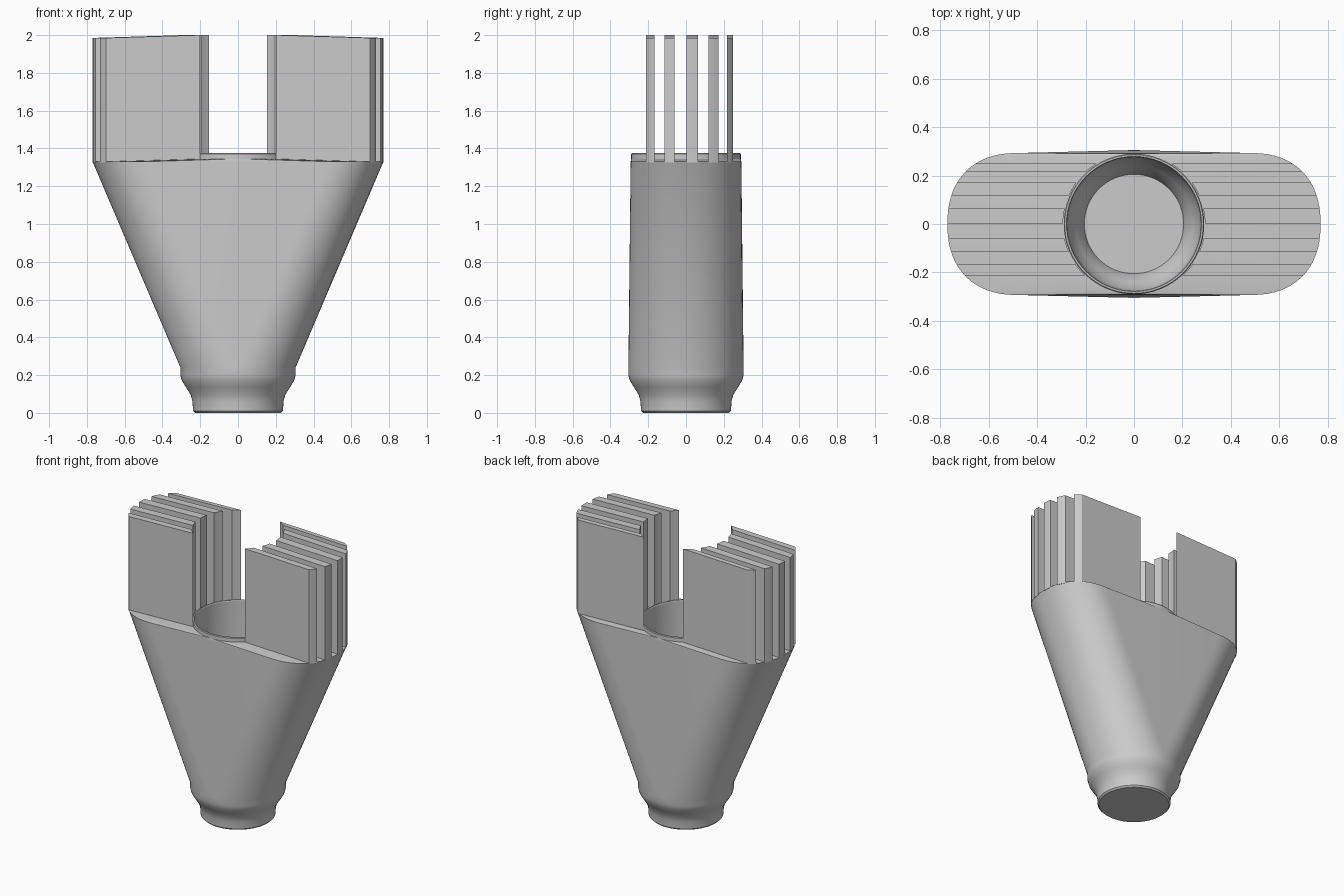
import bpy, bmesh, math

if "Cube" in bpy.data.objects:
    bpy.data.objects.remove(bpy.data.objects["Cube"])

grey = bpy.data.materials.new("light grey")
grey.diffuse_color = (0.6, 0.6, 0.6, 1)
grey.use_nodes = True
grey.node_tree.nodes["Principled BSDF"].inputs["Base Color"].default_value = grey.diffuse_color


def finish(bm, name):
    bmesh.ops.remove_doubles(bm, verts=bm.verts, dist=1e-5)
    bmesh.ops.recalc_face_normals(bm, faces=bm.faces)
    me = bpy.data.meshes.new(name)
    bm.to_mesh(me)
    bm.free()
    me.materials.append(grey)
    ob = bpy.data.objects.new(name, me)
    bpy.context.collection.objects.link(ob)
    bpy.ops.object.select_all(action='DESELECT')
    ob.select_set(True)
    bpy.context.view_layer.objects.active = ob
    bpy.ops.object.shade_smooth_by_angle(angle=math.radians(30))
    return ob


END_X, END_RX, END_RY, POW = 0.48, 0.29, 0.293, 2.3
HALF = 32


def section(offset, rx, ry, z, p=2.0):
    """Two half ovals pushed apart by offset: circle or rounded slot."""
    pts = []
    for side in (1, -1):
        for i in range(HALF + 1):
            a = -math.pi / 2 + math.pi * i / HALF
            c, s = max(0.0, math.cos(a)), math.sin(a)
            x = offset + rx * c ** (2 / p)
            y = ry * math.copysign(abs(s) ** (2 / p), s)
            pts.append((side * x, side * y, z))
    return pts


def circle(r, z):
    return section(0, r, r, z)


# Hollow body: foot, neck flare, widening funnel, deck, collar and bore
sections = [circle(r, z) for r, z in
            [(0.228, 0), (0.238, 0.01), (0.241, 0.06), (0.25, 0.095), (0.275, 0.135),
             (0.297, 0.17), (0.305, 0.20), (0.305, 0.24)]]
sections += [section(END_X, END_RX, END_RY, 1.33, POW)]
sections += [circle(r, z) for r, z in
             [(0.29, 1.345), (0.29, 1.37), (0.286, 1.375), (0.279, 1.375), (0.276, 1.37),
              (0.276, 0.22), (0.268, 0.17), (0.24, 0.12), (0.215, 0.08), (0.205, 0.04)]]
bm = bmesh.new()
rings = [[bm.verts.new(p) for p in s] for s in sections]
n = len(rings[0])
for lo, hi in zip(rings, rings[1:]):
    for i in range(n):
        j = (i + 1) % n
        bm.faces.new((lo[i], lo[j], hi[j], hi[i]))
bm.faces.new(rings[0])
bm.faces.new(rings[-1])
finish(bm, "hollow_body")


# Upright fins: inner ends follow the bore, outer ends follow the body outline
def inner_x(y):
    return math.sqrt(0.293 ** 2 - y * y)


def outer_x(y):
    return END_X + END_RX * (1 - (abs(y) / END_RY) ** POW) ** (1 / POW)


fins = [(-0.212, -0.168), (-0.115, -0.06), (0.003, 0.063), (0.118, 0.172), (0.217, 0.25)]
for k, (y0, y1) in enumerate(fins):
    ys = [y0 + (y1 - y0) * t / 4 for t in range(5)]
    for side, label in ((1, "right"), (-1, "left")):
        bm = bmesh.new()
        outline = [(outer_x(y), y, 1.985) for y in ys]
        outline += [(inner_x(y), y, 2.0) for y in reversed(ys)]
        low = [bm.verts.new((side * x, y, 1.325)) for x, y, z in outline]
        top = [bm.verts.new((side * x, y, z)) for x, y, z in outline]
        m = len(outline)
        for i in range(m):
            j = (i + 1) % m
            bm.faces.new((low[i], low[j], top[j], top[i]))
        bm.faces.new(low)
        for i in range(4):
            bm.faces.new((top[i], top[i + 1], top[m - 2 - i], top[m - 1 - i]))
        finish(bm, f"{label}_fin_{k + 1}")
